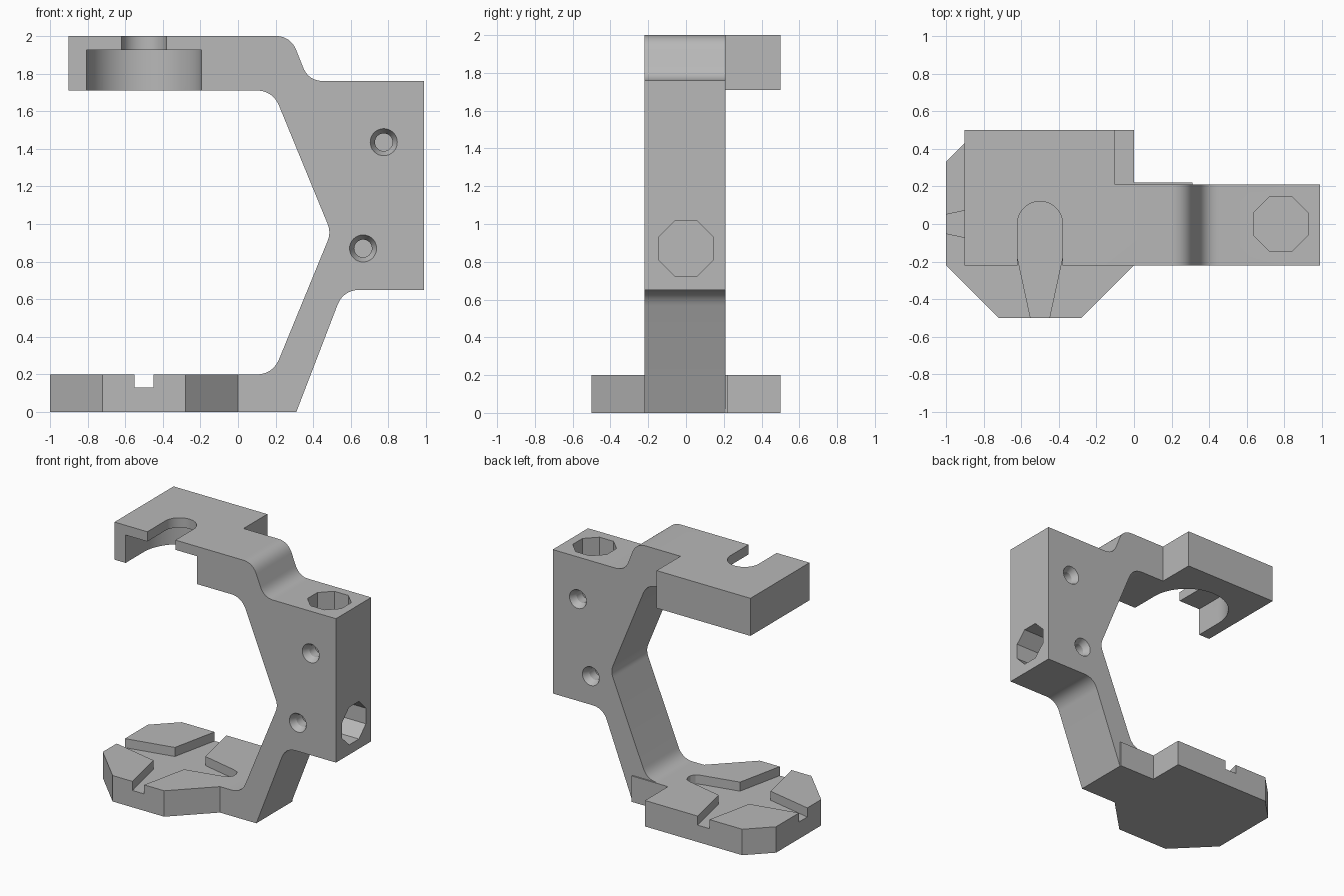
import bpy
import math
from mathutils import Vector

cube = bpy.data.objects.get("Cube")
if cube:
    bpy.data.objects.remove(cube, do_unlink=True)

grey = bpy.data.materials.new("plain_grey")
grey.use_nodes = True
colour = (0.48, 0.48, 0.48, 1)
grey.diffuse_color = colour
grey.node_tree.nodes["Principled BSDF"].inputs["Base Color"].default_value = colour


def loft(name, bottom, top):
    """Closed solid between two matching rings of 3D points."""
    n = len(bottom)
    faces = [tuple(range(n)), tuple(range(n, 2 * n))]
    faces += [(i, (i + 1) % n, n + (i + 1) % n, n + i) for i in range(n)]
    mesh = bpy.data.meshes.new(name)
    mesh.from_pydata([tuple(p) for p in bottom + top], [], faces)
    obj = bpy.data.objects.new(name, mesh)
    bpy.context.collection.objects.link(obj)
    mesh.materials.append(grey)
    bpy.context.view_layer.objects.active = obj
    bpy.ops.object.select_all(action='DESELECT')
    obj.select_set(True)
    bpy.ops.object.mode_set(mode='EDIT')
    bpy.ops.mesh.select_all(action='SELECT')
    bpy.ops.mesh.normals_make_consistent(inside=False)
    bpy.ops.object.mode_set(mode='OBJECT')
    return obj


def plate(name, points, z0, z1):
    return loft(name, [(x, y, z0) for x, y in points], [(x, y, z1) for x, y in points])


def box(name, x0, x1, y0, y1, z0, z1):
    return plate(name, [(x0, y0), (x1, y0), (x1, y1), (x0, y1)], z0, z1)


def tube(name, start, end, r0, r1, sides=32, turn=0.0):
    """Straight or tapered round solid along any axis."""
    start, end = Vector(start), Vector(end)
    axis = (end - start).normalized()
    u = axis.orthogonal().normalized()
    v = axis.cross(u)
    angles = [turn + math.tau * i / sides for i in range(sides)]
    ring = [u * math.cos(a) + v * math.sin(a) for a in angles]
    return loft(name, [start + p * r0 for p in ring], [end + p * r1 for p in ring])


def combine(target, tool, operation):
    mod = target.modifiers.new("combine", 'BOOLEAN')
    mod.operation, mod.object, mod.solver = operation, tool, 'EXACT'
    deps = bpy.context.evaluated_depsgraph_get()
    mesh = bpy.data.meshes.new_from_object(target.evaluated_get(deps))
    target.modifiers.clear()
    target.data = mesh
    bpy.data.objects.remove(tool, do_unlink=True)


def rounded(corners, steps=10):
    """Corners given as (x, z, tangent length); zero keeps the corner sharp."""
    out = []
    for i, (x, z, t) in enumerate(corners):
        c = Vector((x, z))
        if t == 0:
            out.append(c)
            continue
        a = c + (Vector(corners[i - 1][:2]) - c).normalized() * t
        b = c + (Vector(corners[(i + 1) % len(corners)][:2]) - c).normalized() * t
        for k in range(steps + 1):
            s = k / steps
            out.append(a * (1 - s) ** 2 + c * 2 * s * (1 - s) + b * s * s)
    return out


# C-shaped arm
FRONT, BACK = -0.22, 0.21
profile = rounded([
    (-0.9, 2, 0), (0.28, 2, 0.085), (0.375, 1.76, 0.08), (0.99, 1.76, 0),
    (0.99, 0.65, 0), (0.56, 0.65, 0.09), (0.31, 0, 0), (-0.5, 0, 0),
    (-0.5, 0.2, 0), (0.185, 0.2, 0.09), (0.495, 0.955, 0.05),
    (0.185, 1.71, 0.09), (-0.9, 1.71, 0)])
bracket = loft("clamp_bracket", [(x, FRONT, z) for x, z in profile],
               [(x, BACK, z) for x, z in profile])

# Upper block, foot plate and the thin step beside the foot
combine(bracket, box("upper_block", -0.9, -0.1, 0, 0.5, 1.71, 2), 'UNION')
foot = [(0, 0.5), (-0.83, 0.5), (-1, 0.33), (-1, -0.22),
        (-0.72, -0.5), (-0.28, -0.5), (0, -0.22)]
combine(bracket, plate("foot_plate", foot, 0, 0.2), 'UNION')
combine(bracket, box("foot_step", -0.1, 0.31, 0, 0.22, 0, 0.2), 'UNION')


# Open-ended slots in the upper block
def slot(radius, z0, z1):
    arc = [math.pi * i / 32 for i in range(33)]
    pts = [(-0.5 + radius * math.cos(a), radius * math.sin(a)) for a in arc]
    pts += [(-0.5 - radius, -0.4), (-0.5 + radius, -0.4)]
    combine(bracket, plate("slot_cutter", pts, z0, z1), 'DIFFERENCE')


slot(0.305, 1.6, 1.925)
slot(0.12, 1.8, 2.1)

# Four-armed recess in the foot; the arm toward +x is closed and rounded
star = []
for k in range(4):
    if k == 0:
        arm = [(0.13, -0.13), (0.42, -0.065), (0.455, -0.05), (0.475, -0.02),
               (0.475, 0.02), (0.455, 0.05), (0.42, 0.065)]
    else:
        arm = [(0.13, -0.13), (0.5, -0.05), (0.55, -0.05), (0.55, 0.05), (0.5, 0.05)]
    c, s = round(math.cos(k * math.pi / 2)), round(math.sin(k * math.pi / 2))
    star += [(-0.5 + x * c - y * s, x * s + y * c) for x, y in arm]
combine(bracket, plate("recess_cutter", star, 0.13, 0.3), 'DIFFERENCE')

# Eight-sided sockets in the top and side
R8 = 0.145 / math.cos(math.pi / 8)
combine(bracket, tube("top_socket", (0.78, 0, 1.52), (0.78, 0, 1.9), R8, R8, 8, math.pi / 8), 'DIFFERENCE')
combine(bracket, tube("side_socket", (0.75, 0, 0.87), (1.1, 0, 0.87), R8, R8, 8, math.pi / 8), 'DIFFERENCE')

# Countersunk screw holes on front and back
for x, z in ((0.775, 1.435), (0.665, 0.87)):
    for face, inward in ((FRONT, 1), (BACK, -1)):
        def at(depth):
            return (x, face + inward * depth, z)
        combine(bracket, tube("countersink", at(-0.01), at(0.05), 0.077, 0.047), 'DIFFERENCE')
        combine(bracket, tube("screw_hole", at(0.03), at(0.12), 0.047, 0.047), 'DIFFERENCE')

bpy.ops.object.select_all(action='DESELECT')
bracket.select_set(True)
bpy.context.view_layer.objects.active = bracket
bpy.ops.object.shade_smooth_by_angle(angle=math.radians(25))
